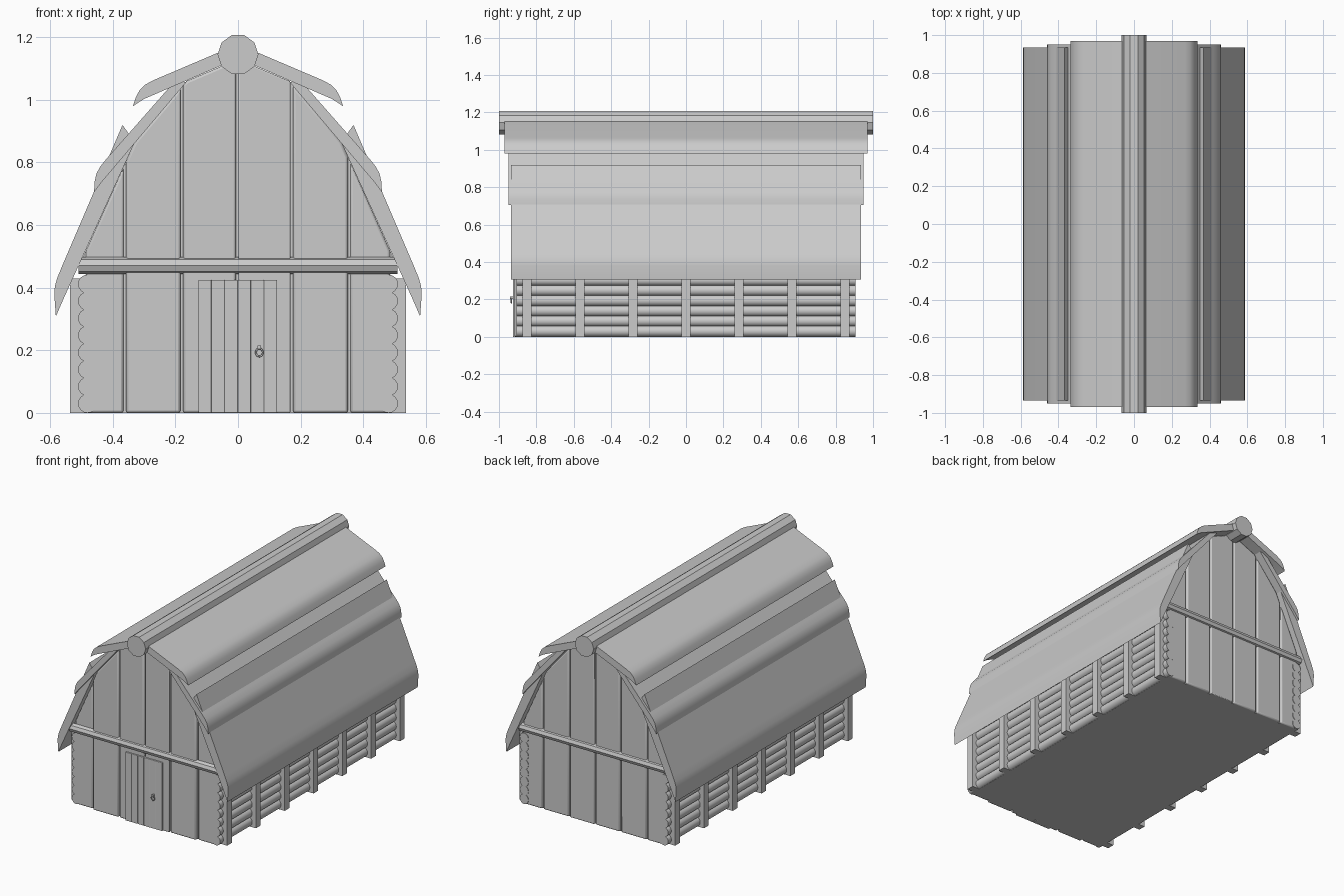
import bpy, bmesh, math
from mathutils import Matrix, Vector

if "Cube" in bpy.data.objects:
    bpy.data.objects.remove(bpy.data.objects["Cube"])

GREY = (0.6, 0.6, 0.6, 1.0)
grey = bpy.data.materials.new("plain_grey")
grey.use_nodes = True
grey.diffuse_color = GREY
grey.node_tree.nodes["Principled BSDF"].inputs["Base Color"].default_value = GREY


def finish(name, bm, smooth=False, bevel=0):
    """Turn a bmesh into a named, coloured object."""
    bmesh.ops.recalc_face_normals(bm, faces=bm.faces)
    mesh = bpy.data.meshes.new(name)
    bm.to_mesh(mesh)
    bm.free()
    mesh.materials.append(grey)
    obj = bpy.data.objects.new(name, mesh)
    bpy.context.collection.objects.link(obj)
    if bevel:
        mod = obj.modifiers.new("bevel", "BEVEL")
        mod.width, mod.segments, mod.limit_method = bevel, 2, "ANGLE"
    if smooth:
        bpy.ops.object.select_all(action="DESELECT")
        obj.select_set(True)
        bpy.context.view_layer.objects.active = obj
        bpy.ops.object.shade_smooth_by_angle(angle=math.radians(35))
    return obj


def prism(name, outline, y0, y1, **style):
    """Extrude an x-z outline from y0 to y1."""
    bm = bmesh.new()
    face = bm.faces.new([bm.verts.new((x, y0, z)) for x, z in outline])
    new = bmesh.ops.extrude_face_region(bm, geom=[face])["geom"]
    moved = [v for v in new if isinstance(v, bmesh.types.BMVert)]
    bmesh.ops.translate(bm, verts=moved, vec=(0, y1 - y0, 0))
    return finish(name, bm, **style)


def box(name, x0, x1, y0, y1, z0, z1, **style):
    return prism(name, [(x0, z0), (x1, z0), (x1, z1), (x0, z1)], y0, y1, **style)


def rod(name, centre, radius, length, axis, sides, smooth=False):
    """Cylinder along the x or y axis."""
    bm = bmesh.new()
    turn = Matrix.Rotation(math.pi / 2, 4, "Y" if axis == "x" else "X")
    bmesh.ops.create_cone(bm, cap_ends=True, segments=sides, radius1=radius,
                          radius2=radius, depth=length,
                          matrix=Matrix.Translation(centre) @ turn)
    return finish(name, bm, smooth=smooth)


# Gable outline under the roof, from the ridge to the eaves
GABLE = [(0, 1.13), (0.165, 1.06), (0.33, 0.865), (0.51, 0.465)]


def top_at(x):
    x = abs(x)
    for (xa, za), (xb, zb) in zip(GABLE, GABLE[1:]):
        if x <= xb:
            return za + (zb - za) * (x - xa) / (xb - xa)
    return GABLE[-1][1]


# Main body
half = GABLE[1:] + [(0.485, 0.44), (0.485, 0.0)]
prism("barn_body", [GABLE[0]] + half + [(-x, z) for x, z in reversed(half)], -0.893, 0.888)

# Vertical wall planks on both gable ends
edges = [-0.49, -0.362, -0.18, -0.003, 0.172, 0.355, 0.49]
for end, faces in (("front", (-0.905, -0.916)), ("back", (0.902, 0.902))):
    for i, (a, b) in enumerate(zip(edges, edges[1:])):
        outer = faces[0] if i in (0, 5) else faces[1]
        a, b = a + 0.004, b - 0.004
        knees = [s * x for s in (1, -1) for x, _ in GABLE if a < s * x < b]
        xs = [b] + sorted(knees, reverse=True) + [a]
        outline = [(a, 0), (b, 0)] + [(x, top_at(x)) for x in xs]
        prism(f"{end}_plank_{i + 1}", outline, outer, math.copysign(0.88, outer),
              smooth=True, bevel=0.008)

# Rounded cross beams over the eaves height
for end, y in (("front", -0.905), ("back", 0.892)):
    rod(f"{end}_beam", (0, y, 0.471), 0.027, 1.02, "x", 8)

# Side walls of stacked logs, held by upright posts
for side, s in (("left", 1), ("right", -1)):
    for i in range(8):
        rod(f"{side}_log_{i + 1}", (s * 0.481, 0, 0.03 + 0.0545 * i),
            0.03, 1.81, "y", 16, smooth=True)
    for i in range(7):
        y = (i - 3) * 0.2833
        box(f"{side}_post_{i + 1}", s * 0.48, s * 0.536, y - 0.023, y + 0.023, 0, 0.43)

# Three overlapping roof tiers with curled lower lips
TIERS = {
    "upper": (0.97, [(0, 1.178), (0.27, 1.063), (0.296, 1.049), (0.313, 1.033),
                     (0.326, 1.01), (0.336, 0.98), (0.3, 1.003), (0, 1.133)]),
    "middle": (0.95, [(0.2, 1.062), (0.42, 0.812), (0.44, 0.787), (0.452, 0.765),
                      (0.458, 0.74), (0.46, 0.705), (0.435, 0.738), (0.165, 1.057)]),
    "lower": (0.935, [(0.369, 0.92), (0.565, 0.462), (0.578, 0.43), (0.585, 0.405),
                      (0.587, 0.38), (0.582, 0.308), (0.555, 0.37), (0.33, 0.865)]),
}
for tier, (reach, outline) in TIERS.items():
    for side, s in (("left", 1), ("right", -1)):
        prism(f"{tier}_roof_{side}", [(s * x, z) for x, z in outline], -reach, reach,
              smooth=True)

# Ridge log
rod("ridge_log", (0, 0, 1.145), 0.065, 2.0, "y", 10).rotation_euler = (0, 0, 0)
ridge = bpy.data.objects["ridge_log"].data
spin = (Matrix.Translation((0, 0, 1.145)) @ Matrix.Rotation(math.pi / 2, 4, "Y")
        @ Matrix.Translation((0, 0, -1.145)))
ridge.transform(spin)

# Door of narrow boards
for i in range(6):
    x = -0.127 + i * 0.042
    box(f"door_board_{i + 1}", x, x + 0.042, -0.925, -0.9, 0, 0.425, bevel=0.002)

# Door ring: a bent tube on a small mount
curve = bpy.data.curves.new("door_ring", "CURVE")
curve.dimensions = "3D"
curve.bevel_depth, curve.bevel_resolution = 0.003, 1
spline = curve.splines.new("POLY")
spline.points.add(15)
spline.use_cyclic_u = True
for i, p in enumerate(spline.points):
    t = math.tau * i / 16
    p.co = (0.068 + 0.011 * math.cos(t), -0.934, 0.193 + 0.013 * math.sin(t), 1)
curve.materials.append(grey)
bpy.context.collection.objects.link(bpy.data.objects.new("door_ring", curve))
box("door_ring_mount", 0.062, 0.074, -0.941, -0.92, 0.203, 0.216, bevel=0.002)
